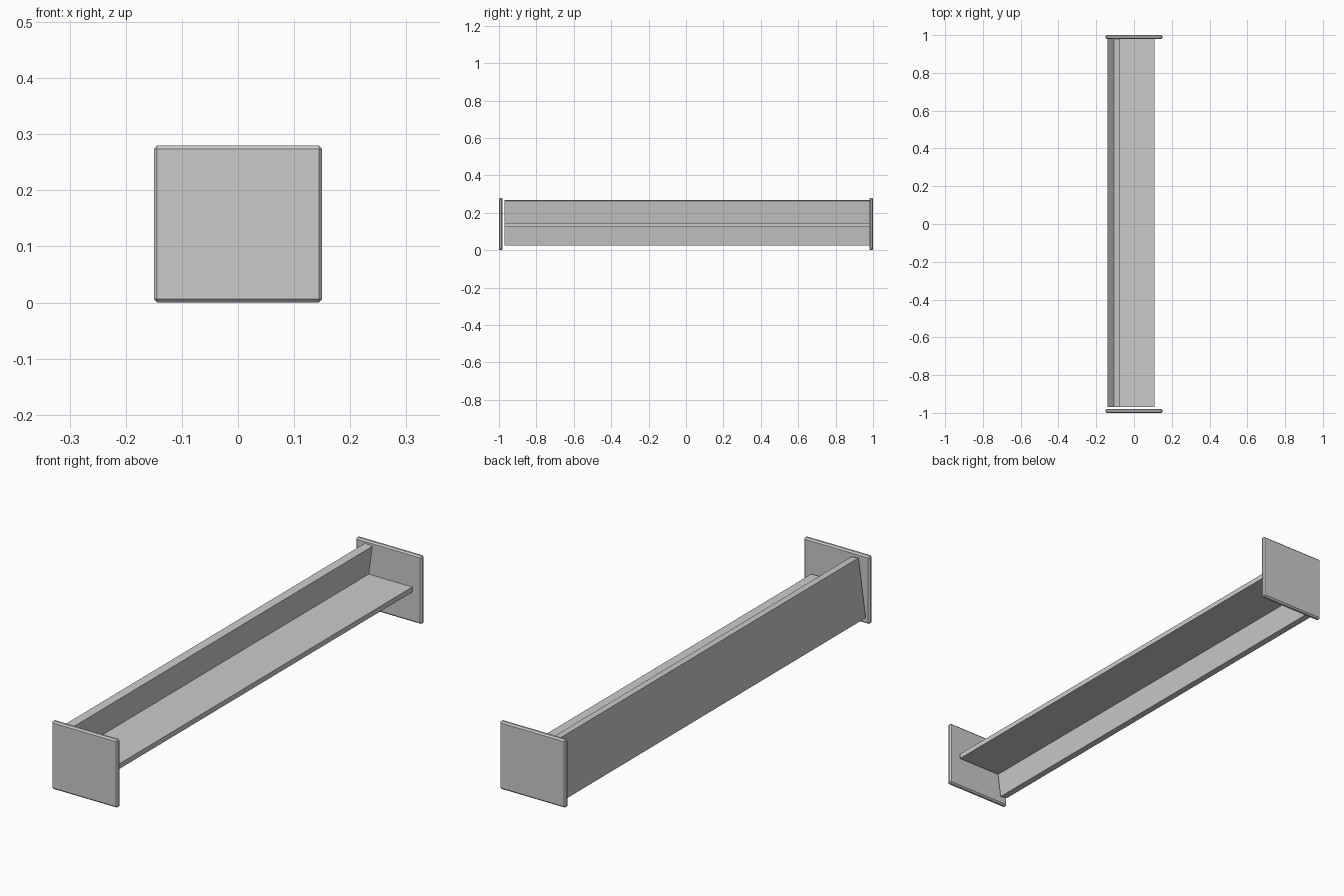
import bpy
from math import radians

if "Cube" in bpy.data.objects:
    bpy.data.objects.remove(bpy.data.objects["Cube"])


def box(name, centre, size, tilt=0.0, bevel=0.0):
    bpy.ops.mesh.primitive_cube_add(size=1, location=centre)
    ob = bpy.context.object
    ob.name = name
    ob.scale = size
    bpy.ops.object.transform_apply(location=False, rotation=False, scale=True)
    ob.rotation_euler.y = radians(tilt)
    if bevel:
        mod = ob.modifiers.new("Chamfer", 'BEVEL')
        mod.width = bevel
        mod.segments = 1
    return ob


# Chamfered end plates
for name, side in (("front_end_plate", -1), ("back_end_plate", 1)):
    box(name, (0, side * 0.99, 0.14), (0.30, 0.02, 0.28), bevel=0.006)

# Long panel leaning inward over the shelf
PANEL_Y, LENGTH = 0.005, 1.95
box("leaning_panel", (-0.107, PANEL_Y, 0.1465), (0.033, LENGTH, 0.2405), tilt=7.9)

# Horizontal shelf, its inner edge buried in the panel
box("shelf", (0.003, PANEL_Y, 0.134), (0.21, LENGTH, 0.021))
